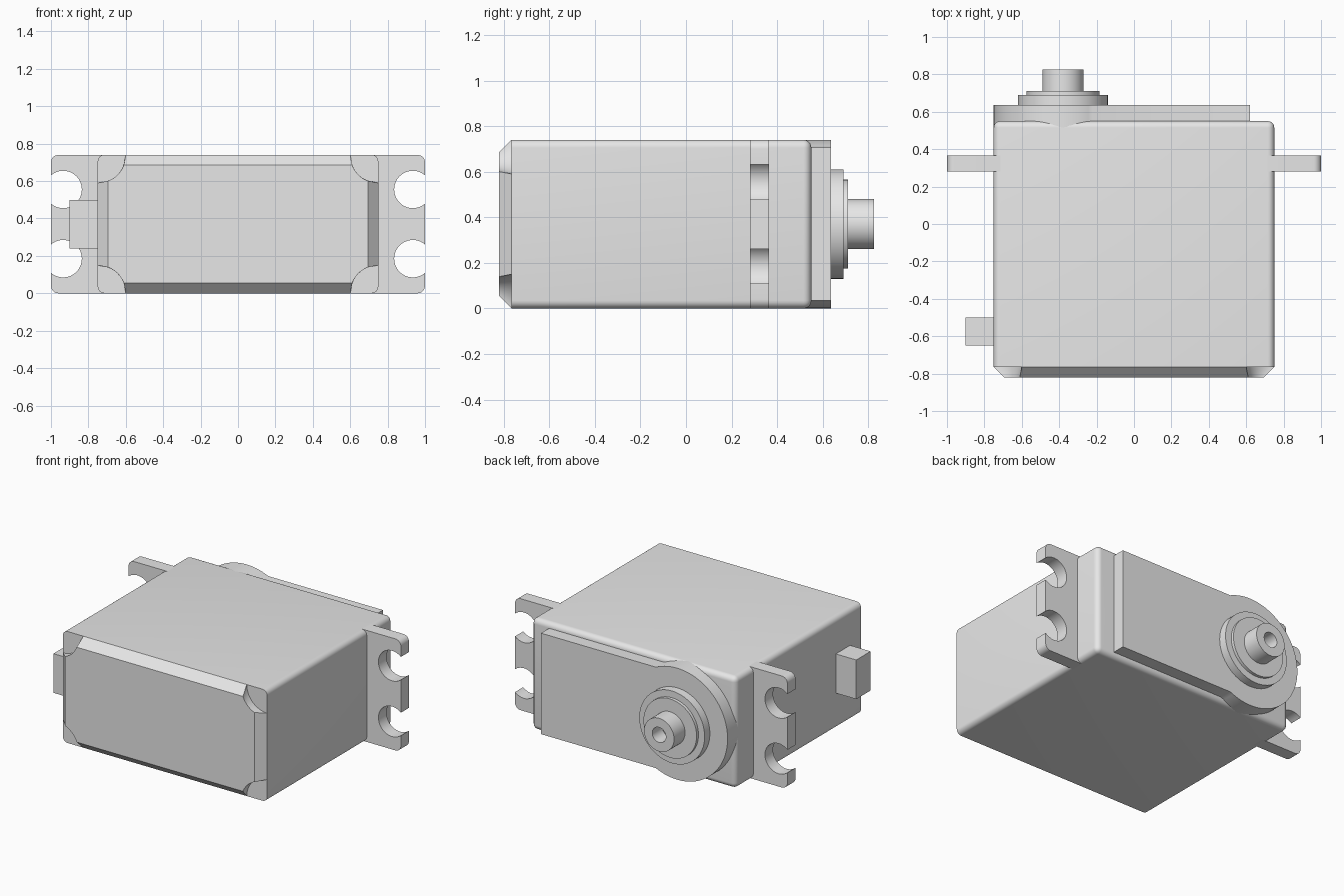
import bpy, bmesh
from math import sin, cos, asin, acos, pi, radians

if "Cube" in bpy.data.objects:
    bpy.data.objects.remove(bpy.data.objects["Cube"])

W, H = 0.75, 0.74          # half width and height of the case
MID = H / 2
SHAFT_X = -0.38

grey = bpy.data.materials.new("light_grey")
grey.use_nodes = True
grey.diffuse_color = (0.8, 0.8, 0.8, 1)
grey.node_tree.nodes["Principled BSDF"].inputs["Base Color"].default_value = (0.8, 0.8, 0.8, 1)


def finish(name, bm):
    bmesh.ops.recalc_face_normals(bm, faces=bm.faces)
    mesh = bpy.data.meshes.new(name)
    bm.to_mesh(mesh)
    bm.free()
    mesh.materials.append(grey)
    ob = bpy.data.objects.new(name, mesh)
    bpy.context.collection.objects.link(ob)
    bpy.ops.object.select_all(action='DESELECT')
    ob.select_set(True)
    bpy.context.view_layer.objects.active = ob
    bpy.ops.object.shade_smooth_by_angle(angle=radians(30))


def arc(cx, cz, r, a0, a1, n=16):
    return [(cx + r * cos(a0 + (a1 - a0) * i / n), cz + r * sin(a0 + (a1 - a0) * i / n))
            for i in range(n + 1)]


def loft(name, sections):
    """Skin equal-length (x, z) outlines placed along y, capped at both ends."""
    bm = bmesh.new()
    rings = [[bm.verts.new((x, y, z)) for x, z in pts] for pts, y in sections]
    n = len(rings[0])
    for a, b in zip(rings, rings[1:]):
        for i in range(n):
            j = (i + 1) % n
            bm.faces.new((a[i], a[j], b[j], b[i]))
    bm.faces.new(rings[0])
    bm.faces.new(rings[-1])
    finish(name, bm)


def box(name, x0, x1, y0, y1, z0, z1, fillet=0):
    bm = bmesh.new()
    bmesh.ops.create_cube(bm, size=1)
    for v in bm.verts:
        v.co = (x1 if v.co.x > 0 else x0, y1 if v.co.y > 0 else y0, z1 if v.co.z > 0 else z0)
    if fillet:
        # Round every edge except those around the front face
        edges = [e for e in bm.edges if max(v.co.y for v in e.verts) > y0 + 0.01]
        bmesh.ops.bevel(bm, geom=edges, offset=fillet, segments=6, profile=0.5, affect='EDGES')
    finish(name, bm)


# Main case
box("case", -W, W, -0.765, 0.55, 0, H, fillet=0.035)


# Chamfered front cover with round screw pockets at the corners
def cover_outline(inset):
    r = 0.15
    a = asin(inset / r)
    quarter = arc(W, 0, r, pi - a, pi / 2 + a)
    right = quarter + [(x, H - z) for x, z in reversed(quarter)]
    return right + [(-x, z) for x, z in reversed(right)]


loft("front_cover", [(cover_outline(0), -0.765), (cover_outline(0.055), -0.82)])

# Mounting ears with open screw slots
hole_x, hole_r = 0.935, 0.1
gap = acos((1 - hole_x) / hole_r)
half = [(W - 0.05, 0)] + arc(0.96, 0.04, 0.04, -pi / 2, 0, 8)
half += arc(hole_x, 0.185, hole_r, 2 * pi - gap, gap, 32)
ear = half + [(x, H - z) for x, z in reversed(half)]
for side, s in (("left", 1), ("right", -1)):
    outline = [(s * x, z) for x, z in ear]
    loft(side + "_mounting_ear", [(outline, 0.28), (outline, 0.365)])

# Gearbox cover: a plate that merges into a disc around the shaft
edge, disc_r = 0.335, 0.37
a = asin(edge / disc_r)
plate = [(0.62, MID - edge), (0.62, MID + edge)] + arc(SHAFT_X, MID, disc_r, a, 2 * pi - a, 64)
loft("gearbox_cover", [(plate, 0.5), (plate, 0.635)])

# Stepped bearing and hollow output shaft
steps = [(0.24, 0.62), (0.24, 0.69), (0.195, 0.69), (0.195, 0.71),
         (0.11, 0.71), (0.11, 0.825), (0.05, 0.825), (0.05, 0.72)]
loft("output_shaft", [(arc(SHAFT_X, MID, r, 0, 2 * pi, 64)[:-1], y) for r, y in steps])

# Cable outlet
box("cable_outlet", -0.9, -W + 0.02, -0.65, -0.5, 0.24, 0.5)
